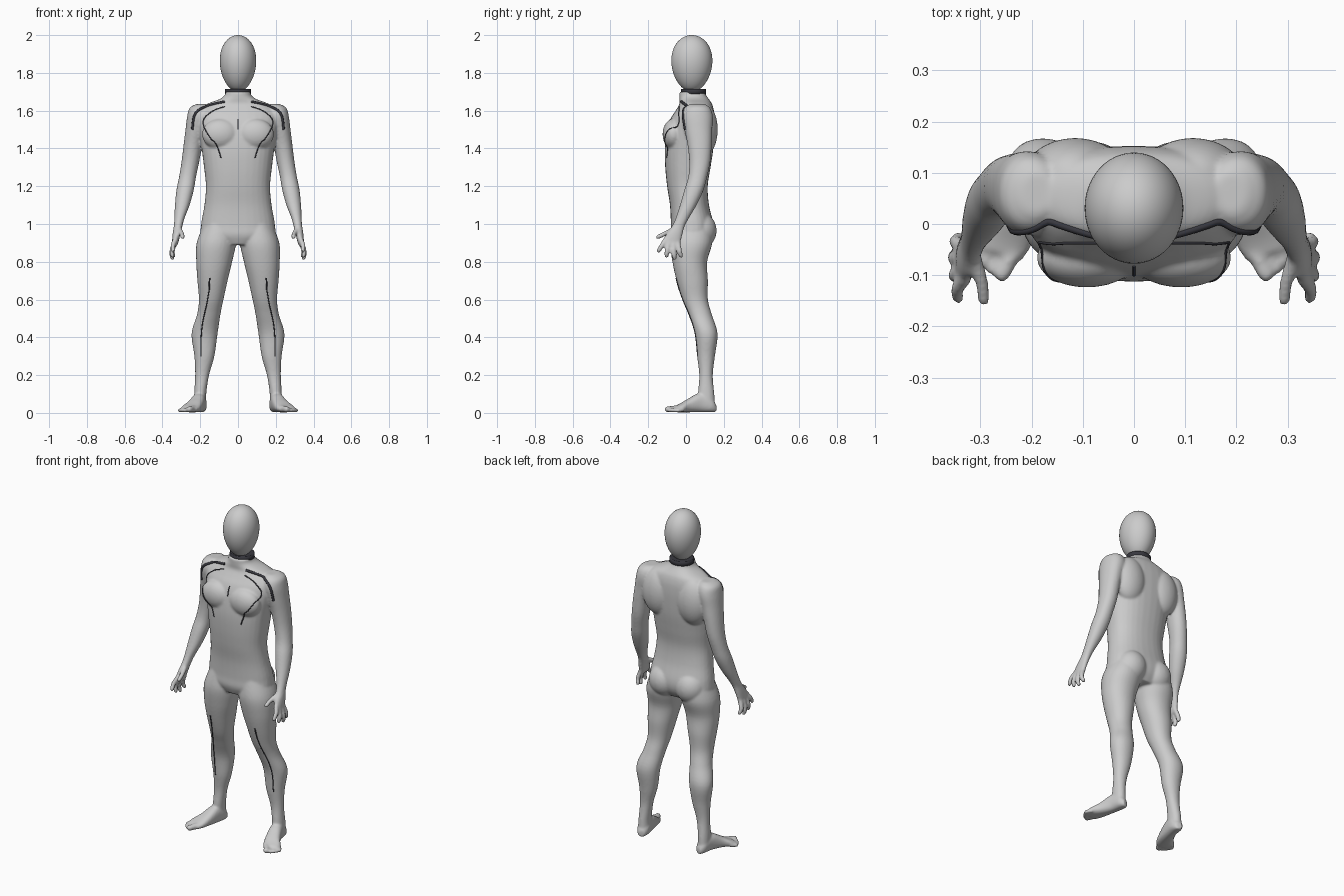
import bpy, bmesh, math
from mathutils import Vector, Matrix
from mathutils.bvhtree import BVHTree

if "Cube" in bpy.data.objects:
    bpy.data.objects.remove(bpy.data.objects["Cube"])


def spline(rows, n=5):
    """Catmull-Rom interpolation of rows of numbers."""
    out = []
    for i in range(len(rows) - 1):
        a, b, c, d = (rows[max(0, i - 1)], rows[i], rows[i + 1], rows[min(len(rows) - 1, i + 2)])
        for k in range(n):
            t = k / n
            out.append([0.5 * (2 * q + (r - p) * t + (2 * p - 5 * q + 4 * r - s) * t * t
                               + (3 * q - p - 3 * r + s) * t ** 3) for p, q, r, s in zip(a, b, c, d)])
    return out + [list(rows[-1])]


def loft(bm, rings):
    """Closed tube through rings of (centre, axis u, axis v, exponent)."""
    n, loops = 32, []
    for c, u, v, e in rings:
        loop = []
        for k in range(n):
            a = 2 * math.pi * k / n
            cu, sv = math.cos(a), math.sin(a)
            loop.append(bm.verts.new(c + u * math.copysign(abs(cu) ** (2 / e), cu)
                                     + v * math.copysign(abs(sv) ** (2 / e), sv)))
        loops.append(loop)
    faces = [bm.faces.new((p[k], p[(k + 1) % n], q[(k + 1) % n], q[k]))
             for p, q in zip(loops, loops[1:]) for k in range(n)]
    faces += [bm.faces.new(loops[0]), bm.faces.new(loops[-1])]
    bmesh.ops.recalc_face_normals(bm, faces=faces)


def limb(bm, rows, s=1, e=2.0):
    """Horizontal rings: x, y, z, rx, ry."""
    loft(bm, [(Vector((s * x, y, z)), Vector((rx, 0, 0)), Vector((0, ry, 0)), e)
              for x, y, z, rx, ry in spline(rows)])


def digit(bm, pts, r0, r1, s):
    """Round-ended finger or toe along a path."""
    pts = [Vector((s * x, y, z)) for x, y, z in spline(pts, 4)]
    rings = []
    for i, p in enumerate(pts):
        d = (pts[min(i + 1, len(pts) - 1)] - pts[max(i - 1, 0)]).normalized()
        u = d.orthogonal().normalized()
        r = r0 + (r1 - r0) * i / (len(pts) - 1)
        rings.append((p, u * r, d.cross(u) * r, 2))
    for f, k in ((.5, .85), (.85, .5)):
        rings.append((pts[-1] + d * r1 * f, u * r1 * k, d.cross(u) * r1 * k, 2))
    loft(bm, rings)


def blob(bm, c, r):
    m = Matrix.Translation(c) @ Matrix.Diagonal((*r, 1))
    bmesh.ops.create_uvsphere(bm, u_segments=32, v_segments=20, radius=1, matrix=m)


def make(name, bm, mat=None):
    me = bpy.data.meshes.new(name)
    bm.to_mesh(me)
    bm.free()
    ob = bpy.data.objects.new(name, me)
    bpy.context.collection.objects.link(ob)
    me.polygons.foreach_set("use_smooth", [True] * len(me.polygons))
    if mat:
        me.materials.append(mat)
    return ob


dark = bpy.data.materials.new("dark_trim")
dark.diffuse_color = (0.04, 0.04, 0.05, 1)
dark.use_nodes = True
dark.node_tree.nodes["Principled BSDF"].inputs["Base Color"].default_value = dark.diffuse_color

# Torso: z, half width, front y, back y
torso = [(.89, .10, -.06, .11), (.94, .19, -.08, .14), (1.0, .195, -.08, .145), (1.1, .178, -.085, .122),
         (1.2, .17, -.1, .115), (1.3, .18, -.11, .13), (1.4, .193, -.112, .145), (1.5, .21, -.1, .152),
         (1.56, .215, -.08, .152), (1.60, .205, -.055, .148), (1.635, .165, -.035, .138),
         (1.66, .1, -.035, .122), (1.68, .072, -.035, .108), (1.70, .066, -.035, .1)]
bm = bmesh.new()
limb(bm, [(0, (f + b) / 2, z, w, (b - f) / 2) for z, w, f, b in torso], 1, 2.3)

arm = [(.19, .06, 1.635, .03, .04), (.2, .06, 1.615, .056, .068), (.206, .06, 1.57, .063, .082),
       (.222, .065, 1.50, .056, .074), (.238, .072, 1.42, .05, .064), (.252, .073, 1.33, .047, .056),
       (.267, .062, 1.25, .045, .05), (.28, .042, 1.18, .046, .051), (.295, .012, 1.10, .039, .044),
       (.31, -.02, 1.03, .027, .035), (.317, -.04, .99, .023, .034), (.325, -.06, .95, .021, .043),
       (.332, -.075, .905, .017, .047), (.334, -.078, .885, .012, .04)]
leg = [(.10, .035, 1.0, .08, .1), (.115, .028, .9, .104, .111), (.126, .02, .8, .095, .092),
       (.135, .033, .7, .08, .083), (.142, .048, .6, .065, .068), (.155, .075, .52, .062, .062),
       (.177, .107, .42, .069, .06), (.178, .106, .3, .053, .047), (.19, .106, .2, .037, .036),
       (.2, .107, .1, .032, .043), (.2, .112, .03, .034, .042)]
# Foot: x, y, half width, height
foot = [(.192, .158, .018, .04), (.197, .13, .034, .075), (.208, .07, .037, .1), (.228, .01, .043, .07),
        (.250, -.03, .051, .045), (.262, -.06, .044, .032)]
fingers = [[(.33, -.105, .92), (.345, -.128, .885), (.343, -.145, .858)],
           [(.333, -.088, .91), (.35, -.1, .86), (.346, -.103, .83)],
           [(.333, -.066, .91), (.352, -.066, .85), (.346, -.06, .818)],
           [(.33, -.045, .91), (.348, -.035, .86), (.342, -.026, .83)],
           [(.315, -.055, .975), (.298, -.11, .95), (.293, -.15, .93)]]
toes = [(.232, -.05, .258, -.098, .017), (.252, -.045, .279, -.088, .012), (.268, -.035, .293, -.074, .012),
        (.28, -.025, .303, -.058, .011), (.288, -.012, .31, -.042, .011)]
side = Vector((.95, .3, 0))
for s in (1, -1):
    limb(bm, arm, s, 2.1)
    limb(bm, leg, s, 2.1)
    loft(bm, [(Vector((s * x, y, h / 2 + .003)), Vector((s * side.x, side.y, 0)) * w, Vector((0, 0, h / 2)), 2.5)
              for x, y, w, h in spline(foot)])
    for f in fingers:
        digit(bm, f, .0145, .0115, s)
    for x, y, x2, y2, r in toes:
        digit(bm, [(x, y, r + .006), (x2, y2, r + .002)], r, r * .95, s)
    # Chest, shoulder blade and buttock masses
    blob(bm, (s * .092, -.066, 1.475), (.098, .058, .082))
    blob(bm, (s * .115, .095, 1.50), (.1, .073, .14))
    blob(bm, (s * .088, .078, .965), (.09, .084, .095))

# Fuse everything into one smooth body
body = make("body", bm)
rm = body.modifiers.new("fuse", "REMESH")
rm.mode = "VOXEL"
rm.voxel_size = .0062
rm.use_smooth_shade = True
sm = body.modifiers.new("soften", "SMOOTH")
sm.factor = .5
sm.iterations = 8
dg = bpy.context.evaluated_depsgraph_get()
fused = bpy.data.meshes.new_from_object(body.evaluated_get(dg))
body.modifiers.clear()
body.data = fused

# Egg-shaped head
bm = bmesh.new()
bmesh.ops.create_uvsphere(bm, u_segments=48, v_segments=32, radius=1)
for v in bm.verts:
    k = 1 + .1 * v.co.z
    v.co = Vector((v.co.x * .096 * k, .031 + v.co.y * .108 * k, 1.85 + v.co.z * .15))
make("head", bm)

# Collar band
bm = bmesh.new()
loft(bm, [(Vector((0, .04, z)), Vector((r, 0, 0)), Vector((0, r * .94, 0)), 2)
          for z, r in ((1.688, .066), (1.69, .07), (1.714, .07), (1.716, .066))])
collar = make("collar", bm, dark)
collar.data.polygons.foreach_set("use_smooth", [len(p.vertices) == 4 for p in collar.data.polygons])

# Seam lines laid onto the body surface from the front: x, z
bm = bmesh.new()
bm.from_mesh(fused)
tree = BVHTree.FromBMesh(bm)
bm.free()


def seam(name, pts, r):
    co = []
    for x, z in spline(pts, 8):
        hit = tree.ray_cast(Vector((x, -1, z)), Vector((0, 1, 0)))[0]
        if hit:
            co.append(hit)
    cu = bpy.data.curves.new(name, "CURVE")
    cu.dimensions = "3D"
    cu.bevel_depth = r
    cu.bevel_resolution = 2
    cu.use_fill_caps = True
    sp = cu.splines.new("POLY")
    sp.points.add(len(co) - 1)
    for p, c in zip(sp.points, co):
        p.co = (*c, 1)
    cu.materials.append(dark)
    bpy.context.collection.objects.link(bpy.data.objects.new(name, cu))


seam("sternum_seam", [(0, 1.50), (0, 1.555)], .003)
for s, n in ((1, "left"), (-1, "right")):
    seam(n + "_chest_seam", [(s * x, z) for x, z in
         ((.07, 1.622), (.13, 1.60), (.178, 1.56), (.182, 1.52), (.15, 1.46), (.115, 1.42), (.09, 1.35))], .003)
    seam(n + "_shoulder_trim", [(s * x, z) for x, z in
         ((.07, 1.648), (.14, 1.632), (.205, 1.605), (.232, 1.57), (.242, 1.50))], .007)
    seam(n + "_thigh_seam", [(s * .15, .715), (s * .153, .65)], .004)
    seam(n + "_shin_seam", [(s * x, z) for x, z in ((.153, .65), (.165, .58), (.187, .48), (.195, .4), (.195, .3))], .003)
